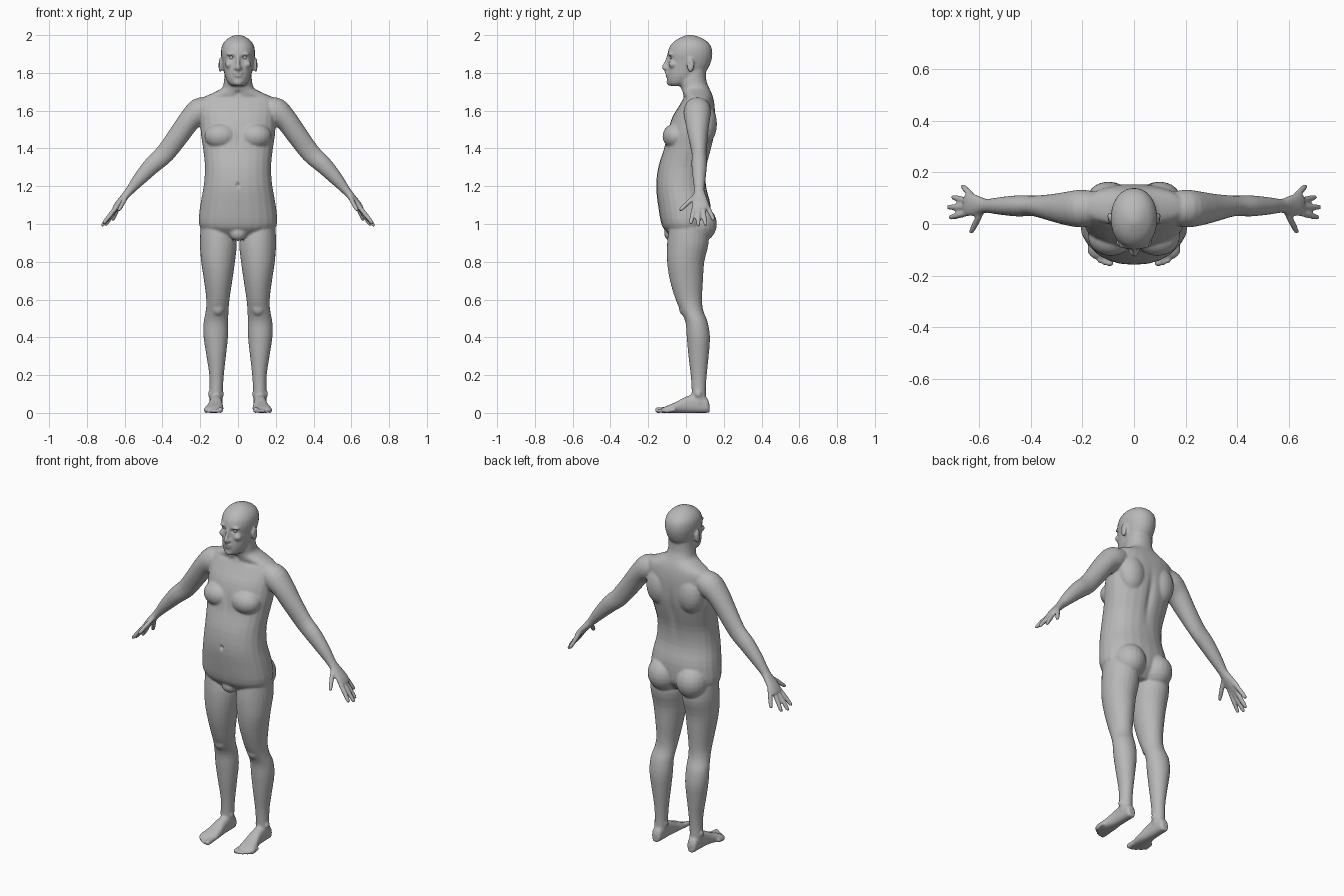
import bpy
import bmesh
import math
from mathutils import Vector, Matrix

old = bpy.data.objects.get("Cube")
if old:
    bpy.data.objects.remove(old, do_unlink=True)

skin = bpy.data.materials.new("grey skin")
skin.use_nodes = True
grey = (.48, .48, .48, 1)
skin.diffuse_color = grey
skin.node_tree.nodes["Principled BSDF"].inputs["Base Color"].default_value = grey

X, Y = Vector((1, 0, 0)), Vector((0, 1, 0))
SIDES = 24
bm = bmesh.new()


def spline(rows, steps=3):
    """Smooth the rows of numbers with a Catmull-Rom curve."""
    rows = [Vector(r) for r in rows]
    result = []
    for i in range(len(rows) - 1):
        a, b, c, d = rows[max(i - 1, 0)], rows[i], rows[i + 1], rows[min(i + 2, len(rows) - 1)]
        for s in range(steps):
            t = s / steps
            result.append(b + (c - a) * (t / 2) + (a * 2 - b * 5 + c * 4 - d) * (t * t / 2)
                          + (b * 3 - a - c * 3 + d) * (t ** 3 / 2))
    return result + [rows[-1]]


def loft(rings, power=.9):
    """Skin over rings given as centre and two half axes."""
    def bend(v):
        return math.copysign(abs(v) ** power, v)
    angles = [math.tau * i / SIDES for i in range(SIDES)]
    loops = [[bm.verts.new(centre + u * bend(math.cos(a)) + v * bend(math.sin(a)))
              for a in angles] for centre, u, v in rings]
    for low, high in zip(loops, loops[1:]):
        for i in range(SIDES):
            j = (i + 1) % SIDES
            bm.faces.new((low[i], low[j], high[j], high[i]))
    bm.faces.new(loops[0])
    bm.faces.new(loops[-1])


def upright(rows, power=.9):
    """Rows: height, left edge, right edge, front, back."""
    loft([(Vector(((l + r) / 2, (f + b) / 2, z)), X * ((r - l) / 2), Y * ((b - f) / 2))
          for z, l, r, f, b in spline(rows)], power)


def tube(rows, side=Y):
    """Rows: x, y, z, thickness radius, width radius."""
    rows = spline(rows)
    points = [Vector(r[:3]) for r in rows]
    rings = []
    for i, r in enumerate(rows):
        along = (points[min(i + 1, len(rows) - 1)] - points[max(i - 1, 0)]).normalized()
        u = along.cross(side).normalized()
        rings.append((points[i], u * r[3], u.cross(along) * r[4]))
    loft(rings, 1)


def ball(centre, radii):
    bmesh.ops.create_uvsphere(bm, u_segments=20, v_segments=12, radius=1,
                              matrix=Matrix.Translation(centre) @ Matrix.Diagonal((*radii, 1)))


# Leg
upright([(.98, .03, .198, -.09, .11), (.9, .007, .202, -.1, .12), (.8, .016, .195, -.1, .097),
         (.7, .03, .18, -.085, .09), (.6, .045, .168, -.055, .085), (.54, .05, .171, -.028, .092),
         (.48, .052, .182, -.003, .115), (.4, .053, .182, .004, .127), (.3, .064, .167, .013, .12),
         (.2, .075, .152, .025, .11), (.12, .08, .15, .03, .105), (.05, .082, .15, .03, .11)], 1)
ball((.107, -.012, .56), (.036, .026, .045))
for ankle_x in (.086, .148):
    ball((ankle_x, .065, .1), (.011, .018, .018))

# Foot, from heel to ball: y, inner, outer, top
foot = [(.124, .1, .135, .045), (.11, .088, .145, .08), (.06, .085, .148, .1), (0, .083, .152, .086),
        (-.05, .078, .165, .059), (-.1, .078, .179, .038), (-.125, .085, .17, .026)]
loft([(Vector(((l + r) / 2, y, t / 2)), X * ((r - l) / 2), Vector((0, 0, t / 2)))
      for y, l, r, t in spline(foot)], .8)

# Toes
for i in range(5):
    x, tip, r = .094 + .019 * i, -.163 + .003 * i * i, .015 if i == 0 else .0105
    tube([(x, tip + .06, .018, r, r), (x, tip + .02, r, r, r),
          (x, tip + .006, r, r, r), (x, tip, r, r / 2, r / 2)], X)

# Arm and palm
tube([(.14, .065, 1.62, .055, .06), (.2, .06, 1.597, .072, .073), (.255, .06, 1.55, .06, .066),
      (.31, .063, 1.475, .056, .054), (.385, .07, 1.375, .052, .04), (.45, .07, 1.315, .047, .041),
      (.52, .07, 1.24, .036, .034), (.57, .07, 1.18, .024, .027), (.6, .072, 1.145, .02, .036),
      (.635, .075, 1.105, .017, .045), (.655, .075, 1.08, .012, .038)])

# Fingers and thumb: base, tip
fingers = [((.635, .045, 1.1), (.715, .025, 1.0)), ((.64, .066, 1.095), (.722, .065, .988)),
           ((.638, .088, 1.095), (.704, .104, .99)), ((.625, .106, 1.11), (.665, .148, 1.018)),
           ((.59, .05, 1.15), (.632, -.034, 1.07))]
for base, tip in fingers:
    base, tip = Vector(base), Vector(tip)
    tube([(*base.lerp(tip, t), r, r) for t, r in ((0, .012), (.5, .0125), (.9, .0105), (1, .006))])

# Paired body and face masses
for centre, radii in [
        ((.09, -.05, 1.465), (.088, .074, .07)),     # chest
        ((.1, .1, 1.53), (.08, .064, .11)),          # shoulder blade
        ((.093, .065, 1.0), (.092, .099, .1)),       # buttock
        ((.094, .024, 1.842), (.011, .02, .038)),    # ear
        ((.032, -.08, 1.9), (.03, .017, .009)),      # brow
        ((.045, -.07, 1.845), (.025, .022, .02)),    # cheek
        ((.012, -.105, 1.824), (.009, .011, .009))]:  # nostril
    ball(centre, radii)

# Mirror everything so far to the other side
copy = bmesh.ops.duplicate(bm, geom=bm.verts[:] + bm.edges[:] + bm.faces[:])
for v in copy["geom"]:
    if isinstance(v, bmesh.types.BMVert):
        v.co.x *= -1

# Torso and neck: height, half width, front, back
torso = [(.925, .08, -.07, .08), (.96, .17, -.105, .11), (1.0, .207, -.13, .13),
         (1.1, .2, -.148, .13), (1.2, .182, -.158, .107), (1.3, .175, -.147, .11),
         (1.4, .185, -.117, .135), (1.48, .197, -.1, .152), (1.56, .2, -.075, .156),
         (1.62, .205, -.04, .153), (1.665, .19, -.015, .145), (1.695, .13, -.018, .135),
         (1.72, .085, -.027, .123), (1.76, .074, -.037, .108), (1.82, .07, -.02, .105)]
upright([(z, -w, w, f, b) for z, w, f, b in torso])
ball((0, -.076, .95), (.045, .04, .04))

# Head
head = [(1.73, .03, -.08, -.02), (1.745, .05, -.095, .02), (1.78, .068, -.102, .08),
        (1.82, .077, -.1, .115), (1.86, .084, -.095, .133), (1.9, .09, -.098, .14),
        (1.94, .086, -.086, .133), (1.97, .068, -.059, .108), (1.99, .04, -.023, .07),
        (2.0, .015, .005, .035)]
upright([(z, -w, w, f, b) for z, w, f, b in head], .95)

# Nose, lips and chin
tube([(0, -.09, 1.895, .01, .009), (0, -.105, 1.855, .01, .009),
      (0, -.115, 1.83, .013, .012), (0, -.108, 1.815, .008, .01)], X)
ball((0, -.1, 1.799), (.025, .012, .006))
ball((0, -.099, 1.786), (.022, .012, .006))
ball((0, -.085, 1.75), (.026, .019, .018))

bmesh.ops.recalc_face_normals(bm, faces=bm.faces[:])
mesh = bpy.data.meshes.new("body_masses")
bm.to_mesh(mesh)
bm.free()
body = bpy.data.objects.new("body", mesh)
bpy.context.collection.objects.link(body)

# Fuse all masses into one continuous skin
fuse = body.modifiers.new("fuse", "REMESH")
fuse.mode = "VOXEL"
fuse.voxel_size = .0065
soften = body.modifiers.new("soften", "SMOOTH")
soften.factor = .5
soften.iterations = 4
graph = bpy.context.evaluated_depsgraph_get()
mesh = bpy.data.meshes.new_from_object(body.evaluated_get(graph))
body.modifiers.clear()
body.data = mesh

# Press in the sockets, mouth, ear hollow, navel, spine and collarbone hollow
dents = [((.034, -.09, 1.881), (.015, .03, .009), .011), ((0, -.105, 1.7925), (.02, .02, .004), .004),
         ((.105, .02, 1.845), (.01, .009, .018), .006), ((0, -.16, 1.205), (.008, .03, .011), .014),
         ((0, .15, 1.4), (.02, .06, .14), .013), ((0, -.02, 1.69), (.016, .04, .014), .008),
         ((0, -.12, 1.46), (.012, .05, .06), .006), ((.09, -.02, 1.67), (.05, .03, .012), .006)]
bm = bmesh.new()
bm.from_mesh(mesh)
bm.normal_update()
for v in bm.verts:
    x, y, z = v.co
    push = 0
    for (cx, cy, cz), (sx, sy, sz), depth in dents:
        dz = (z - cz) / sz
        if abs(dz) < 3:
            dx, dy = (abs(x) - cx) / sx, (y - cy) / sy
            push += depth * math.exp(-dx * dx - dy * dy - dz * dz)
    v.co -= v.normal * push
bm.to_mesh(mesh)
bm.free()
mesh.materials.clear()
mesh.materials.append(skin)
mesh.shade_smooth()

# Eyes
for name, side in (("left_eye", 1), ("right_eye", -1)):
    bpy.ops.mesh.primitive_uv_sphere_add(segments=24, ring_count=16, radius=.013,
                                         location=(side * .034, -.072, 1.881))
    eye = bpy.context.object
    eye.name = name
    eye.data.materials.append(skin)
    eye.data.shade_smooth()
